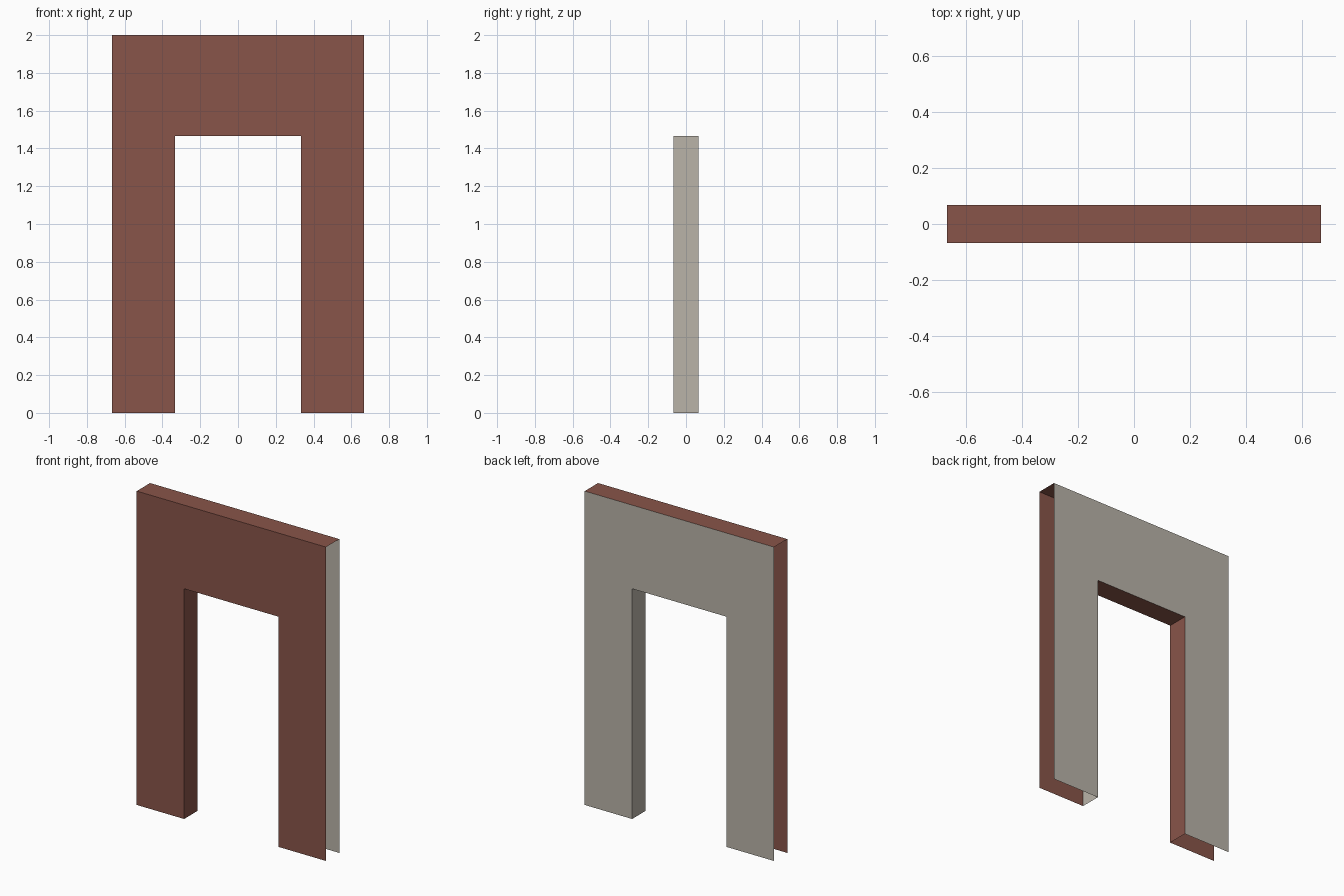
import bpy

if "Cube" in bpy.data.objects:
    bpy.data.objects.remove(bpy.data.objects["Cube"])

W, H, T = 0.667, 2.0, 0.067      # outer half width, height, half depth
OW, OH = 0.333, 1.467            # opening half width, height


def material(name, rgb):
    m = bpy.data.materials.new(name)
    m.diffuse_color = (*rgb, 1.0)
    m.use_nodes = True
    m.node_tree.nodes["Principled BSDF"].inputs["Base Color"].default_value = m.diffuse_color
    return m


brown = material("red_brown_paint", (0.25, 0.09, 0.067))
grey = material("warm_grey_paint", (0.49, 0.455, 0.395))


def sheet(name, points, mat):
    """One flat open sheet; its normal follows the point order."""
    mesh = bpy.data.meshes.new(name)
    mesh.from_pydata(points, [], [list(range(len(points)))])
    mesh.materials.append(mat)
    obj = bpy.data.objects.new(name, mesh)
    bpy.context.collection.objects.link(obj)
    return obj


# Arch outline, counter-clockwise as seen from the front
arch = [(-W, 0), (-OW, 0), (-OW, OH), (OW, OH), (OW, 0), (W, 0), (W, H), (-W, H)]

# Front and back wall faces (outer ends and feet are left open)
sheet("front_wall", [(x, -T, z) for x, z in arch], brown)
sheet("back_wall", [(x, T, z) for x, z in reversed(arch)], grey)

# Top cap and underside of the opening
sheet("top_cap", [(-W, -T, H), (W, -T, H), (W, T, H), (-W, T, H)], brown)
sheet("opening_soffit", [(-OW, -T, OH), (-OW, T, OH), (OW, T, OH), (OW, -T, OH)], brown)

# Door jambs, both facing into the opening
for name, s, mat in (("left_jamb", -1, brown), ("right_jamb", 1, grey)):
    x = s * OW
    sheet(name, [(x, s * T, 0), (x, -s * T, 0), (x, -s * T, OH), (x, s * T, OH)], mat)
